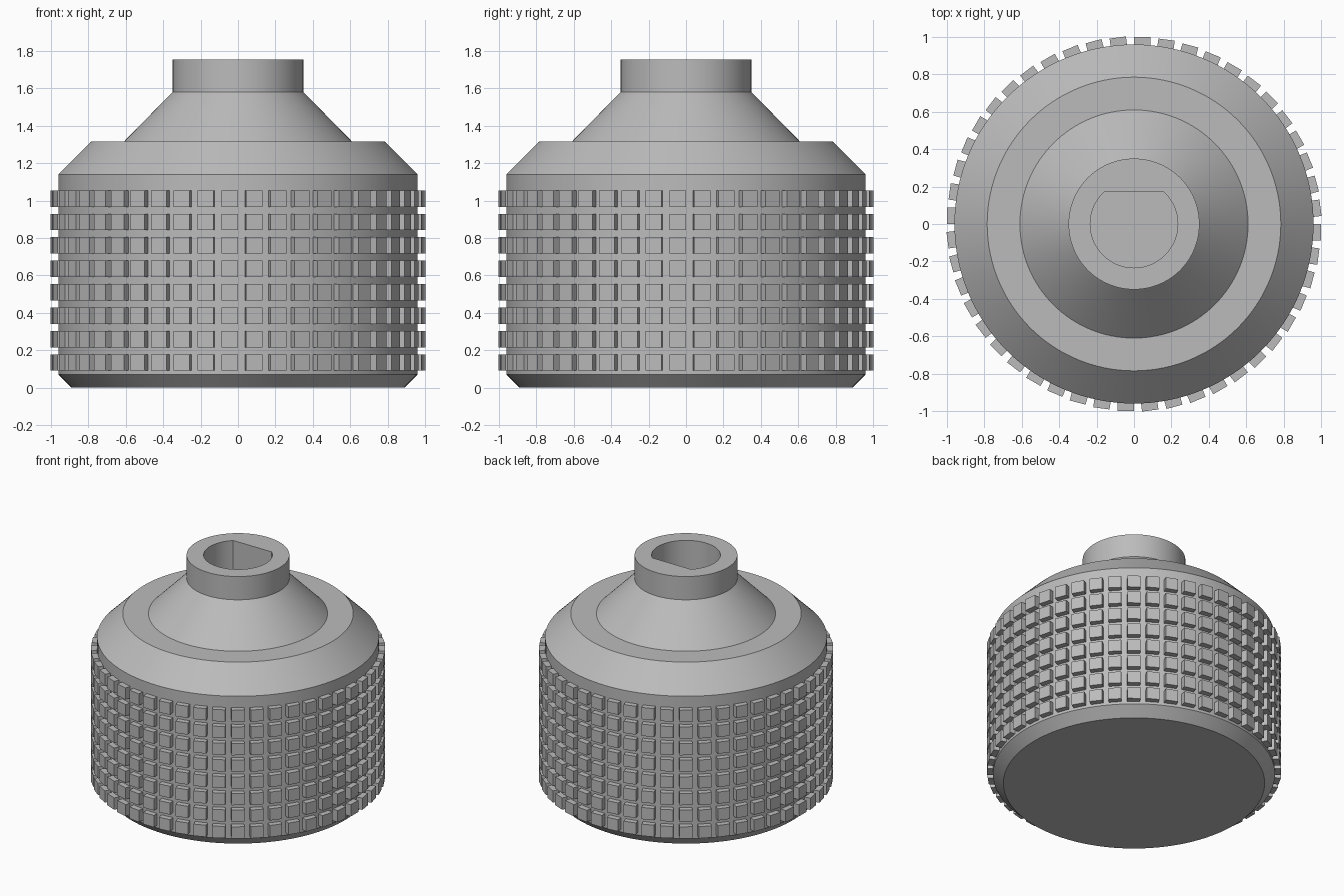
import bpy, bmesh, math
from mathutils import Matrix, Vector

cube = bpy.data.objects.get("Cube")
if cube:
    bpy.data.objects.remove(cube, do_unlink=True)

SEGMENTS = 128
GRIP_COLUMNS, GRIP_ROWS = 48, 8
PAD, PITCH = 0.088, 0.1252

grey = bpy.data.materials.new("plain grey")
grey.use_nodes = True
colour = (0.50, 0.50, 0.50, 1)
grey.diffuse_color = colour
grey.node_tree.nodes["Principled BSDF"].inputs["Base Color"].default_value = colour


def finish(bm, name):
    bmesh.ops.recalc_face_normals(bm, faces=bm.faces)
    mesh = bpy.data.meshes.new(name)
    bm.to_mesh(mesh)
    bm.free()
    mesh.materials.append(grey)
    obj = bpy.data.objects.new(name, mesh)
    bpy.context.collection.objects.link(obj)
    return obj


def select_only(obj):
    bpy.ops.object.select_all(action='DESELECT')
    obj.select_set(True)
    bpy.context.view_layer.objects.active = obj


# Turned body: chamfered base, drum, shoulder, cone and neck
profile = [(0.89, 0), (0.96, 0.07), (0.96, 1.14), (0.785, 1.315),
           (0.61, 1.315), (0.35, 1.58), (0.35, 1.755)]
bm = bmesh.new()
rings = []
for r, z in profile:
    rings.append([bm.verts.new((r * math.cos(a), r * math.sin(a), z))
                  for a in (math.tau * i / SEGMENTS for i in range(SEGMENTS))])
for low, high in zip(rings, rings[1:]):
    for i in range(SEGMENTS):
        j = (i + 1) % SEGMENTS
        bm.faces.new((low[i], low[j], high[j], high[i]))
bm.faces.new(rings[0])
bm.faces.new(rings[-1])
body = finish(bm, "knob_body")

# D-shaped shaft hole, flat towards the back
radius, flat, depth = 0.234, 0.171, 0.6
corner = math.asin(flat / radius)
start, sweep = math.pi - corner, math.pi + 2 * corner
bm = bmesh.new()
outline = [bm.verts.new((radius * math.cos(start + sweep * i / 64),
                         radius * math.sin(start + sweep * i / 64),
                         1.755 - depth)) for i in range(65)]
floor = bm.faces.new(outline)
walls = bmesh.ops.extrude_face_region(bm, geom=[floor])
top = [v for v in walls["geom"] if isinstance(v, bmesh.types.BMVert)]
bmesh.ops.translate(bm, verts=top, vec=(0, 0, depth + 0.1))
cutter = finish(bm, "shaft_hole_cutter")
cutter.hide_render = True

select_only(body)
cut = body.modifiers.new("shaft hole", 'BOOLEAN')
cut.operation, cut.solver, cut.object = 'DIFFERENCE', 'EXACT', cutter
bpy.ops.object.modifier_apply(modifier=cut.name)
bpy.data.objects.remove(cutter, do_unlink=True)
bpy.ops.object.shade_smooth_by_angle(angle=math.radians(25))

# Grip pads: rows of small blocks around the drum
bm = bmesh.new()
size = Matrix.Diagonal(Vector((PAD, PAD, PAD, 1)))
for row in range(GRIP_ROWS):
    z = 0.09 + PAD / 2 + row * PITCH
    place = Matrix.Translation((1 - PAD / 2, -PAD / 2, z)) @ size
    for col in range(GRIP_COLUMNS):
        turn = Matrix.Rotation(math.tau * col / GRIP_COLUMNS, 4, 'Z')
        bmesh.ops.create_cube(bm, size=1, matrix=turn @ place)
finish(bm, "grip_pads")
